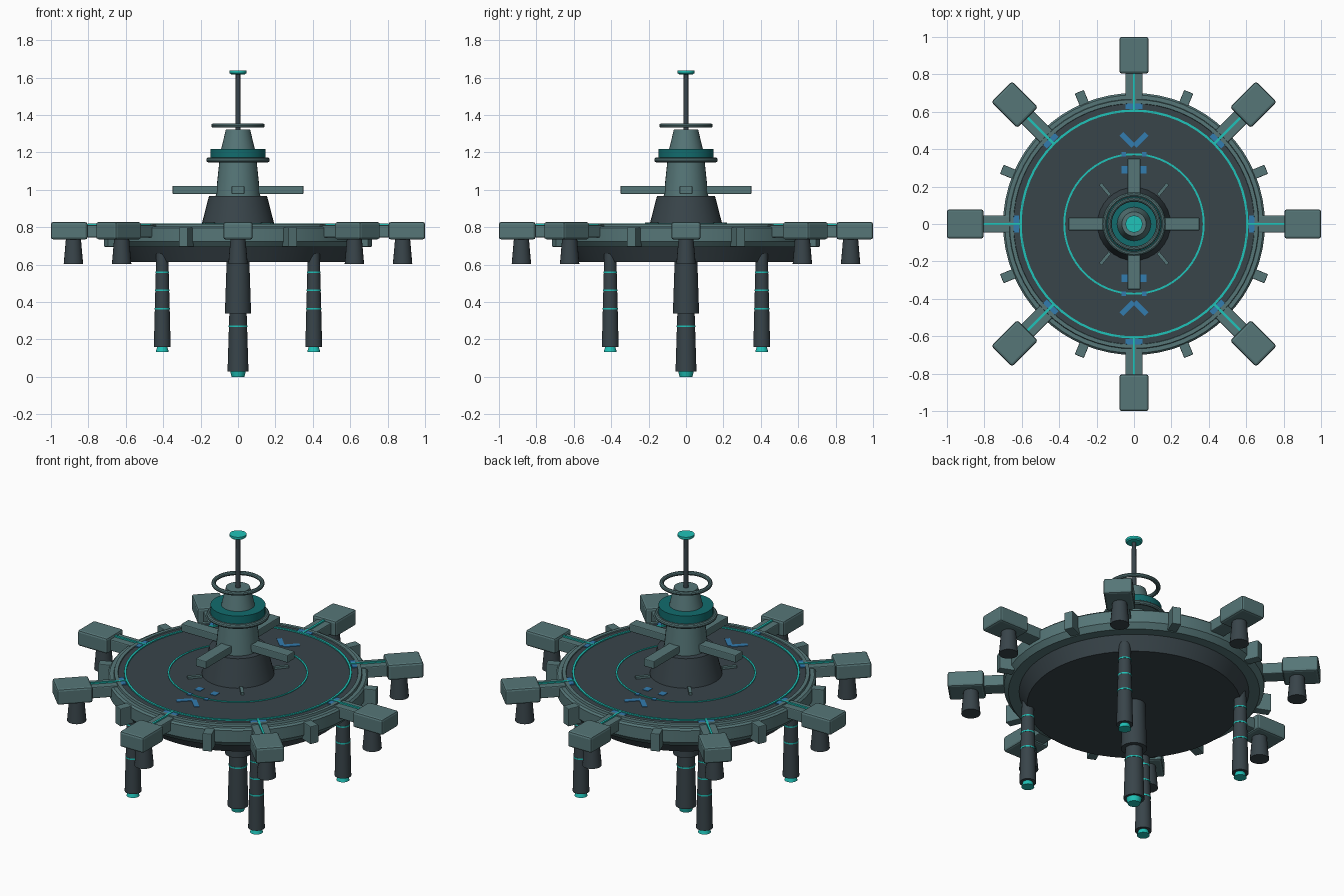
import bpy, bmesh, math
from mathutils import Matrix

if "Cube" in bpy.data.objects:
    bpy.data.objects.remove(bpy.data.objects["Cube"])


def mat(name, r, g, b):
    m = bpy.data.materials.new(name)
    m.diffuse_color = (r, g, b, 1)
    m.use_nodes = True
    m.node_tree.nodes["Principled BSDF"].inputs["Base Color"].default_value = m.diffuse_color
    return m


GREY = mat("grey_green_hull", 0.092, 0.18, 0.185)
DARK = mat("dark_slate", 0.04, 0.058, 0.068)
TEAL = mat("bright_teal", 0.014, 0.54, 0.48)
DEEP = mat("deep_teal", 0.006, 0.15, 0.155)
BLUE = mat("marking_blue", 0.032, 0.2, 0.43)


def finish(name, bm, m, smooth=True):
    bmesh.ops.recalc_face_normals(bm, faces=bm.faces)
    me = bpy.data.meshes.new(name)
    bm.to_mesh(me)
    bm.free()
    ob = bpy.data.objects.new(name, me)
    bpy.context.collection.objects.link(ob)
    me.materials.append(m)
    if smooth:
        bpy.ops.object.select_all(action='DESELECT')
        ob.select_set(True)
        bpy.context.view_layer.objects.active = ob
        bpy.ops.object.shade_smooth_by_angle(angle=math.radians(30))
    return ob


def lathe(name, prof, m, n=32, x=0, y=0, closed=False):
    """Revolve (radius, z) points; open profiles get end caps."""
    bm = bmesh.new()
    rings = [[bm.verts.new((x + r * math.cos(2 * math.pi * i / n),
                            y + r * math.sin(2 * math.pi * i / n), z)) for i in range(n)]
             for r, z in prof]
    pairs = list(zip(rings, rings[1:]))
    if closed:
        pairs.append((rings[-1], rings[0]))
    for a, b in pairs:
        for i in range(n):
            j = (i + 1) % n
            bm.faces.new((a[i], a[j], b[j], b[i]))
    if not closed:
        bm.faces.new(rings[0])
        bm.faces.new(rings[-1])
    return finish(name, bm, m)


def box(name, r0, r1, half, z0, z1, m, ang=0, bevel=0, off=0, twist=0):
    """Box spanning r0..r1 along a radial direction; twist turns it about its own centre."""
    bm = bmesh.new()
    bmesh.ops.create_cube(bm, size=1)
    bmesh.ops.scale(bm, vec=(r1 - r0, 2 * half, z1 - z0), verts=bm.verts)
    if bevel:
        bmesh.ops.bevel(bm, geom=bm.edges[:], offset=bevel, segments=2, profile=0.5, affect='EDGES')
    M = (Matrix.Rotation(ang, 4, 'Z') @ Matrix.Translation(((r0 + r1) / 2, off, (z0 + z1) / 2))
         @ Matrix.Rotation(twist, 4, 'Z'))
    bmesh.ops.transform(bm, matrix=M, verts=bm.verts)
    return finish(name, bm, m, False)


def band(name, r0, r1, z0, z1, m, n=64, x=0, y=0):
    return lathe(name, [(r0, z0), (r1, z0), (r1, z1), (r0, z1)], m, n, x, y, closed=True)


def torus(name, R, r, z, m):
    prof = [(R + r * math.cos(k * math.pi / 5), z + r * math.sin(k * math.pi / 5)) for k in range(10)]
    return lathe(name, prof, m, 48, closed=True)


# Main disc: dark underside, hull rim, dark deck
lathe("underside", [(0.575, 0.615), (0.62, 0.70)], DARK, 64)
lathe("rim", [(0.60, 0.695), (0.675, 0.695), (0.70, 0.725), (0.70, 0.795), (0.69, 0.805),
              (0.668, 0.805), (0.665, 0.818), (0.645, 0.818), (0.64, 0.80), (0.60, 0.80)],
      GREY, 64, closed=True)
lathe("deck", [(0.62, 0.72), (0.645, 0.812)], DARK, 64)
band("outer_deck_line", 0.600, 0.612, 0.810, 0.819, TEAL)
band("inner_deck_line", 0.368, 0.378, 0.810, 0.816, TEAL)

# Eight docking pods on arms, with thrusters, light strips and edge markings
for k in range(8):
    a = k * math.pi / 4
    c, s = math.cos(a), math.sin(a)
    box(f"pod_arm_{k}", 0.64, 0.83, 0.046, 0.745, 0.812, GREY, a, 0.006)
    box(f"pod_{k}", 0.805, 1.0, 0.078, 0.735, 0.828, GREY, a, 0.012)
    box(f"arm_light_{k}", 0.61, 0.805, 0.006, 0.81, 0.820, TEAL, a)
    lathe(f"pod_thruster_{k}", [(0.052, 0.603), (0.040, 0.74)], DARK, 20, 0.88 * c, 0.88 * s)
    box(f"edge_marking_{k}", 0.616, 0.644, 0.045, 0.811, 0.817, BLUE, a)
    # Rim stud between pods
    box(f"rim_stud_{k}", 0.68, 0.765, 0.026, 0.695, 0.80, GREY, a + math.pi / 8, 0.004)

# Deck chevrons, front and back
for sgn, label in ((1, "back"), (-1, "front")):
    a = sgn * math.pi / 2
    for side in (-1, 1):
        box(f"{label}_chevron_{side}", 0.405, 0.495, 0.014, 0.810, 0.815, BLUE, a,
            off=side * 0.035, twist=side * math.pi / 4)
        box(f"{label}_inner_mark_{side}", 0.27, 0.31, 0.018, 0.810, 0.815, BLUE, a,
            off=side * 0.05)
        box(f"{label}_line_mark_{side}", 0.36, 0.385, 0.012, 0.810, 0.817, BLUE, a,
            off=side * 0.055)
        box(f"{label}_deck_fin_{side}", 0.20, 0.28, 0.009, 0.805, 0.825, GREY,
            a + side * math.radians(40))

# Control tower
lathe("tower_base", [(0.197, 0.805), (0.155, 0.968)], DARK)
lathe("tower_body", [(0.120, 0.96), (0.097, 1.18)], GREY)
for k in range(4):
    box(f"tower_arm_{k}", 0.05, 0.35, 0.034, 0.977, 1.022, GREY, k * math.pi / 2, 0.005)
torus("lower_ring", 0.157, 0.013, 1.16, GREY)
lathe("lower_ring_plate", [(0.150, 1.155), (0.150, 1.172)], GREY)
lathe("tower_windows", [(0.148, 1.172), (0.148, 1.218)], DEEP)
lathe("tower_top", [(0.092, 1.21), (0.065, 1.322)], GREY)
torus("upper_ring", 0.131, 0.012, 1.344, GREY)
lathe("mast", [(0.014, 1.31), (0.012, 1.625)], DARK, 12)
lathe("mast_beacon", [(0.038, 1.618), (0.045, 1.624), (0.045, 1.637)], TEAL, 24)

# Central pylon
lathe("central_pylon_upper", [(0.070, 0.34), (0.060, 0.64)], DARK)
lathe("central_pylon_lower", [(0.056, 0.03), (0.046, 0.35)], DARK)
lathe("central_pylon_foot", [(0.034, 0.0), (0.042, 0.03)], TEAL, 24)
band("central_pylon_light", 0.03, 0.0505, 0.266, 0.274, TEAL, 32)

# Four outer pylons with light bands
for i, (sx, sy) in enumerate(((1, 1), (-1, 1), (-1, -1), (1, -1))):
    x, y = sx * 0.405, sy * 0.405
    lathe(f"pylon_{i}", [(0.045, 0.16), (0.032, 0.66)], DARK, 24, x, y)
    lathe(f"pylon_foot_{i}", [(0.035, 0.133), (0.026, 0.165)], TEAL, 20, x, y)
    for z in (0.365, 0.462, 0.56):
        r = 0.045 - 0.026 * (z - 0.16) + 0.0015
        band(f"pylon_light_{i}_{int(z * 100)}", 0.02, r, z - 0.004, z + 0.004, TEAL, 24, x, y)
